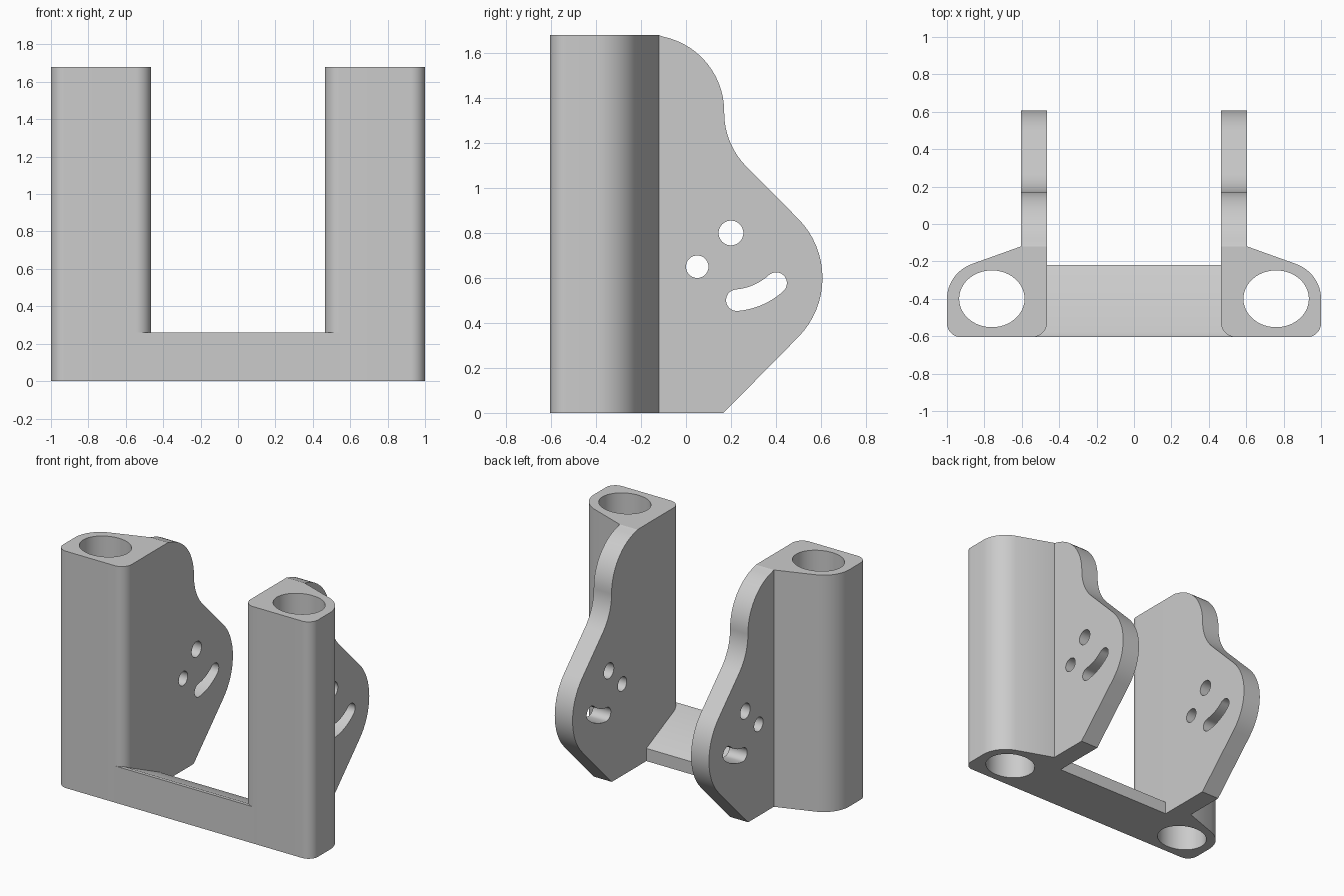
import bpy, bmesh
from math import sin, cos, radians
from mathutils import Matrix

cube = bpy.data.objects.get("Cube")
if cube:
    bpy.data.objects.remove(cube, do_unlink=True)

grey = bpy.data.materials.new("plain grey")
grey.use_nodes = True
colour = (0.6, 0.6, 0.6, 1)
grey.diffuse_color = colour
grey.node_tree.nodes["Principled BSDF"].inputs["Base Color"].default_value = colour


def arc(cx, cy, rx, start, end, ry=None, steps=16):
    """Points along an arc, angles in degrees."""
    ry = ry or rx
    angles = [radians(start + (end - start) * i / steps) for i in range(steps + 1)]
    return [(cx + rx * cos(a), cy + ry * sin(a)) for a in angles]


def ring(cx, cy, rx, ry=None):
    return arc(cx, cy, rx, 0, 360, ry, 48)[:-1]


def extrude(name, loops, low, high, sideways=False, mirror=False):
    """Extrude an outline with holes along z, or along x when sideways."""
    curve = bpy.data.curves.new(name + "_profile", 'CURVE')
    curve.dimensions = '2D'
    curve.fill_mode = 'BOTH'
    curve.extrude = (high - low) / 2
    for loop in loops:
        spline = curve.splines.new('POLY')
        spline.points.add(len(loop) - 1)
        for point, (u, v) in zip(spline.points, loop):
            point.co = (u, v, 0, 1)
        spline.use_cyclic_u = True
    helper = bpy.data.objects.new(name + "_profile", curve)
    bpy.context.collection.objects.link(helper)
    graph = bpy.context.evaluated_depsgraph_get()
    mesh = bpy.data.meshes.new_from_object(helper.evaluated_get(graph))
    bpy.data.objects.remove(helper, do_unlink=True)

    # Weld the caps to the walls and place the solid
    bm = bmesh.new()
    bm.from_mesh(mesh)
    bmesh.ops.remove_doubles(bm, verts=bm.verts, dist=0.0001)
    place = Matrix.Translation((0, 0, (low + high) / 2))
    if sideways:
        place = Matrix(((0, 0, 1, 0), (1, 0, 0, 0), (0, 1, 0, 0), (0, 0, 0, 1))) @ place
    bm.transform(place)
    bmesh.ops.recalc_face_normals(bm, faces=bm.faces)
    bm.to_mesh(mesh)
    bm.free()
    mesh.name = name
    mesh.materials.clear()
    mesh.materials.append(grey)

    obj = bpy.data.objects.new(name, mesh)
    bpy.context.collection.objects.link(obj)
    bpy.ops.object.select_all(action='DESELECT')
    obj.select_set(True)
    bpy.context.view_layer.objects.active = obj
    bpy.ops.object.shade_smooth_by_angle(angle=radians(30))
    if mirror:
        obj.modifiers.new("other_side", 'MIRROR').use_mirror_merge = False
    return obj


HEIGHT = 1.68
INNER, OUTER = 0.465, 0.605
FRONT, JOIN = -0.605, -0.12

# Upright columns with an oval bore
column = (arc(INNER + 0.08, FRONT + 0.08, 0.08, 180, 270)
          + arc(0.925, FRONT + 0.075, 0.075, 270, 360)
          + arc(0.79, -0.4, 0.21, 0, 70, 0.2)
          + [(OUTER, JOIN), (INNER, JOIN)])
extrude("columns", [column, ring(0.76, -0.4, 0.175, 0.152)], 0, HEIGHT, mirror=True)

# Side plates with a wavy rear edge, two pin holes and a curved slot
plate = ([(JOIN, 0), (0.167, 0)]
         + arc(0.232, 0.6, 0.375, -45, 45)
         + arc(0.51, 1.335, 0.34, 225, 180)
         + arc(-0.17, 1.34, 0.34, 0, 90)
         + [(JOIN - 0.05, HEIGHT), (JOIN, HEIGHT)][1:])
# Keep the top edge from running past the joint with the column
plate = [(max(y, JOIN), z) for y, z in plate]
plate = [p for i, p in enumerate(plate) if p != plate[i - 1] and (p[0] > JOIN or p[1] in (0, HEIGHT))]
pivot = (0.2, 0.8)
slot_end = (pivot[0] + 0.3 * cos(radians(-48)), pivot[1] + 0.3 * sin(radians(-48)))
slot_start = (pivot[0] + 0.3 * cos(radians(-85)), pivot[1] + 0.3 * sin(radians(-85)))
slot = (arc(*pivot, 0.348, -85, -48)
        + arc(*slot_end, 0.048, -48, 132)[1:-1]
        + arc(*pivot, 0.252, -48, -85)
        + arc(*slot_start, 0.048, 95, 275)[1:-1])
extrude("side_plates", [plate, ring(*pivot, 0.055), ring(0.05, 0.65, 0.05), slot],
        INNER, OUTER, sideways=True, mirror=True)

# Cross bar with a top that slopes down to the rear
bar = [(FRONT, 0), (-0.22, 0), (-0.22, 0.09), (-0.58, 0.26), (FRONT, 0.26)]
extrude("cross_bar", [bar], -0.545, 0.545, sideways=True)
